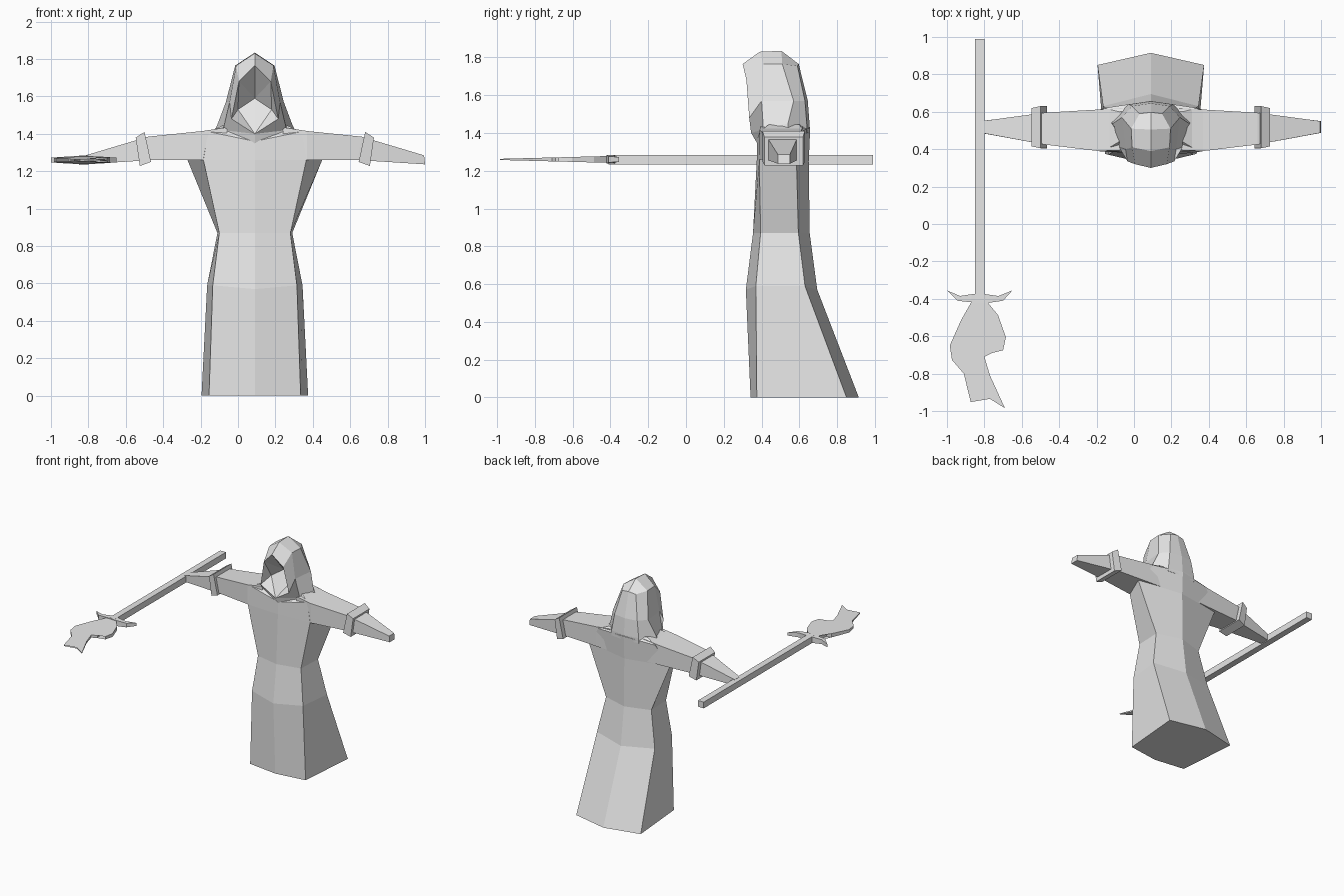
import bpy, bmesh
from mathutils import Vector

if "Cube" in bpy.data.objects:
    bpy.data.objects.remove(bpy.data.objects["Cube"])

CX = 0.09  # the figure's centre line

grey = bpy.data.materials.new("plain_grey")
grey.diffuse_color = (0.8, 0.8, 0.8, 1)
grey.use_nodes = True
grey.node_tree.nodes["Principled BSDF"].inputs["Base Color"].default_value = grey.diffuse_color


def finish(name, bm):
    bmesh.ops.remove_doubles(bm, verts=bm.verts, dist=0.0005)
    bmesh.ops.recalc_face_normals(bm, faces=bm.faces)
    mesh = bpy.data.meshes.new(name)
    bm.to_mesh(mesh)
    bm.free()
    mesh.materials.append(grey)
    obj = bpy.data.objects.new(name, mesh)
    bpy.context.collection.objects.link(obj)
    return obj


def loft(name, rings):
    """Skin a list of closed rings and cap both ends."""
    bm = bmesh.new()
    rows = [[bm.verts.new(p) for p in ring] for ring in rings]
    n = len(rows[0])
    for a, b in zip(rows, rows[1:]):
        for i in range(n):
            j = (i + 1) % n
            bm.faces.new((a[i], a[j], b[j], b[i]))
    bm.faces.new(rows[0])
    bm.faces.new(rows[-1])
    return finish(name, bm)


def robe_ring(fc, fw, fy, bw, by, bc, zf, zs, zb):
    """Six-sided ring: front centre, front corners, back corners, back centre."""
    return [(CX, fc, zf), (CX + fw, fy, zs), (CX + bw, by, zs),
            (CX, bc, zb), (CX - bw, by, zs), (CX - fw, fy, zs)]


# Robe: flared skirt, narrow waist, wide chest, shoulders
loft("robe", [
    robe_ring(.342, .245, .375, .285, .85, .915, 0, 0, 0),
    robe_ring(.317, .225, .37, .255, .63, .695, .57, .59, .57),
    robe_ring(.355, .19, .395, .20, .595, .655, .87, .87, .87),
    robe_ring(.375, .275, .388, .36, .585, .65, 1.26, 1.26, 1.25),
    robe_ring(.375, .25, .392, .25, .62, .658, 1.36, 1.412, 1.43),
    robe_ring(.42, .17, .44, .17, .60, .62, 1.42, 1.445, 1.45),
])


# Sleeves, tapering out to the hands, with tilted cuffs
def box_ring(side, d0, d1, y0, y1, z0, z1):
    return [(CX + side * d0, y0, z0), (CX + side * d0, y1, z0),
            (CX + side * d1, y1, z1), (CX + side * d1, y0, z1)]


for label, side in (("left", 1), ("right", -1)):
    loft(label + "_sleeve", [
        box_ring(side, .15, .15, .395, .62, 1.26, 1.435),
        box_ring(side, .28, .28, .39, .612, 1.26, 1.415),
        box_ring(side, .55, .57, .425, .595, 1.26, 1.385),
        box_ring(side, .91, .905, .487, .55, 1.237, 1.285),
    ])
    loft(label + "_cuff", [
        box_ring(side, .555, .59, .405, .63, 1.25, 1.41),
        box_ring(side, .615, .637, .415, .62, 1.228, 1.38),
    ])

# Hood: half columns from the face rim round to the back seam, base to crown
columns = [
    [(0, .38, 1.34), (0, .345, 1.40), (.125, .335, 1.48), (.085, .32, 1.68), (0, .30, 1.765)],
    [(.16, .40, 1.37), (.17, .41, 1.42), (.135, .40, 1.57), (.10, .41, 1.765), (0, .39, 1.83)],
    [(.22, .54, 1.41), (.20, .54, 1.45), (.155, .57, 1.57), (.105, .51, 1.765), (0, .505, 1.835)],
    [(.12, .64, 1.40), (.12, .64, 1.44), (.10, .63, 1.57), (.06, .59, 1.755), (0, .597, 1.765)],
    [(0, .655, 1.40), (0, .655, 1.44), (0, .645, 1.57), (0, .597, 1.765), (0, .597, 1.765)],
]
# Hollow face inside the rim
mouth, inner_side, inner_mid = columns[0][1], (.09, .42, 1.53), (0, .45, 1.59)
rim_side, rim_up, rim_top = columns[0][2:]
hollow = [(mouth, rim_side, inner_side), (mouth, inner_side, inner_mid),
          (rim_side, rim_up, inner_side), (rim_up, inner_mid, inner_side),
          (rim_up, rim_top, inner_mid)]
bm = bmesh.new()


def poly(points, s):
    unique = []
    for p in points:
        if p not in unique:
            unique.append(p)
    if len(unique) > 2:
        bm.faces.new([bm.verts.new((CX + s * x, y, z)) for x, y, z in unique])


for s in (1, -1):
    for a, b in zip(columns, columns[1:]):
        for i in range(4):
            poly((a[i], b[i], b[i + 1], a[i + 1]), s)
    for tri in hollow:
        poly(tri, s)
    poly([c[0] for c in columns], s)
finish("hood", bm)

# Staff shaft
loft("staff_shaft", [
    [(x, y, z) for x, z in ((-.85, 1.233), (-.80, 1.233), (-.80, 1.283), (-.85, 1.283))]
    for y in (-.41, .99)])


# Flat staff head pieces, thinning towards the tips
def plate(name, outline, thickness):
    bm = bmesh.new()
    low, high = [], []
    for x, y in outline:
        t = thickness(x, y) / 2
        low.append(bm.verts.new((x, y, 1.26 - t)))
        high.append(bm.verts.new((x, y, 1.26 + t)))
    n = len(outline)
    for i in range(n):
        j = (i + 1) % n
        bm.faces.new((low[i], low[j], high[j], high[i]))
    caps = [bm.faces.new(low), bm.faces.new(high)]
    bmesh.ops.triangulate(bm, faces=caps)
    return finish(name, bm)


plate("staff_guard",
      [(-1, -.355), (-.93, -.385), (-.865, -.375), (-.795, -.375), (-.725, -.385),
       (-.65, -.355), (-.70, -.41), (-.78, -.422), (-.875, -.418), (-.945, -.41)],
      lambda x, y: .045 - .15 * max(0, abs(x + .825) - .04))

plate("staff_blade",
      [(-.865, -.41), (-.885, -.51), (-.925, -.515), (-.985, -.65), (-.973, -.727),
       (-.89, -.59), (-.91, -.80), (-.873, -.952), (-.845, -.77), (-.77, -.935),
       (-.69, -.985), (-.77, -.81), (-.80, -.71), (-.76, -.69), (-.785, -.575),
       (-.76, -.58), (-.70, -.675), (-.685, -.605), (-.727, -.487), (-.79, -.41)],
      lambda x, y: max(.006, .036 + .052 * (y + .41)))
